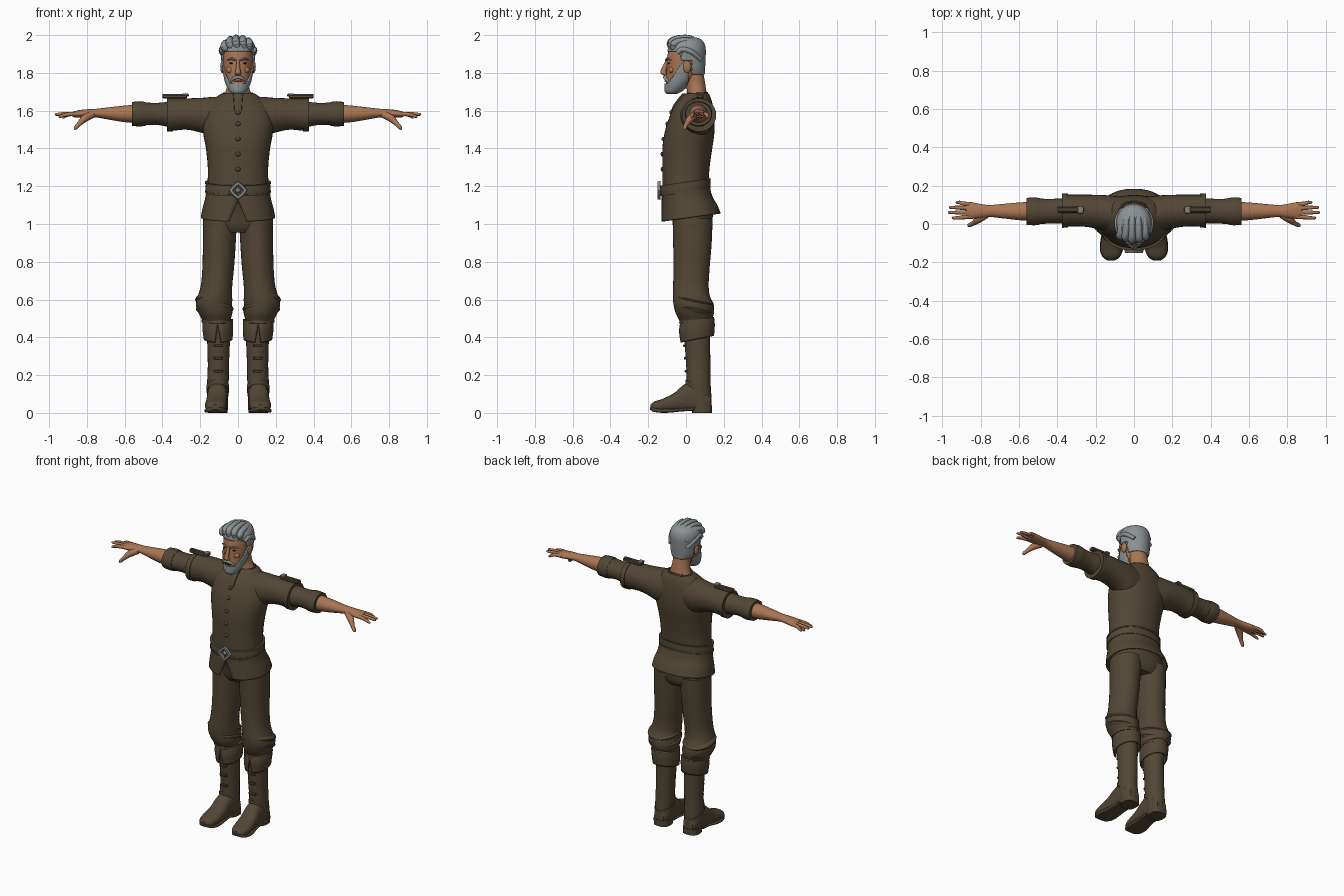
import bpy, bmesh, math
from mathutils import Vector


def material(name, rgb):
    m = bpy.data.materials.new(name)
    m.diffuse_color = (*rgb, 1)
    return m


CLOTH = material("brown cloth", (0.085, 0.063, 0.036))
SKIN = material("tan skin", (0.40, 0.18, 0.088))
HAIR = material("grey hair", (0.26, 0.285, 0.295))
METAL = material("grey metal", (0.22, 0.23, 0.23))
DARK = material("dark brown", (0.03, 0.018, 0.012))


def finish(name, bm, mat, mirror=False, thick=0):
    bmesh.ops.recalc_face_normals(bm, faces=bm.faces)
    me = bpy.data.meshes.new(name)
    bm.to_mesh(me)
    bm.free()
    me.materials.append(mat)
    for p in me.polygons:
        p.use_smooth = True
    me.set_sharp_from_angle(angle=math.radians(42))
    ob = bpy.data.objects.new(name, me)
    bpy.context.collection.objects.link(ob)
    if thick:
        s = ob.modifiers.new("thickness", 'SOLIDIFY')
        s.thickness = thick
    if mirror:
        ob.modifiers.new("mirror", 'MIRROR')
    return ob


def smooth_rows(rows, steps):
    """Spline interpolation between the rows of a loft."""
    out = []
    for i in range(len(rows) - 1):
        a, b, c, d = [rows[min(max(i + k, 0), len(rows) - 1)] for k in (-1, 0, 1, 2)]
        for s in range(steps):
            t = s / steps
            out.append([0.5 * (2 * q + (r - p) * t + (2 * p - 5 * q + 4 * r - w) * t * t
                               + (3 * q - p - 3 * r + w) * t ** 3)
                        for p, q, r, w in zip(a, b, c, d)])
    return out + [list(rows[-1])]


def skin_rings(bm, rings, closed=True, caps=True):
    vs = [[bm.verts.new(p) for p in r] for r in rings]
    n = len(vs[0])
    for a, b in zip(vs, vs[1:]):
        for k in range(n if closed else n - 1):
            j = (k + 1) % n
            bm.faces.new((a[k], a[j], b[j], b[k]))
    if caps and closed:
        bm.faces.new(vs[0])
        bm.faces.new(vs[-1])


def loft(name, axis, rows, mat, n=28, steps=4, p=2.0, tilt=0, mirror=False,
         keep=None, thick=0, slit=None, floor=None, caps=True):
    """Rows are (position, centre a, centre b, radius a, radius b) along an axis."""
    rings = []
    for t, a, b, ra, rb in smooth_rows(rows, steps):
        gap = max(0.003, (slit[0] - t) * slit[1]) if slit else 0
        ring = []
        for k in range(n):
            ang = -math.pi / 2 + gap + (2 * math.pi - 2 * gap) * k / (n - 1 if slit else n)
            c, s = math.cos(ang), math.sin(ang)
            u = a + ra * math.copysign(abs(c) ** (2 / p), c)
            dv = rb * math.copysign(abs(s) ** (2 / p), s)
            v = b + dv
            if axis == 'z':
                q = Vector((u, v, t + tilt * dv))
            elif axis == 'x':
                q = Vector((t, u, v))
            else:
                q = Vector((u, t, v))
            if floor is not None:
                q.z = max(q.z, floor)
            ring.append(q)
        rings.append(ring)
    bm = bmesh.new()
    skin_rings(bm, rings, slit is None, caps and keep is None)
    if keep:
        bad = [f for f in bm.faces if not keep(f.calc_center_median())]
        bmesh.ops.delete(bm, geom=bad, context='FACES')
    return finish(name, bm, mat, mirror, thick)


def tube(name, pts, mat, mirror=False, n=10, steps=4, flat=1.0):
    """Points are (x, y, z, radius)."""
    rows = smooth_rows(pts, steps)
    rings = []
    for i, r in enumerate(rows):
        d = Vector(rows[min(i + 1, len(rows) - 1)][:3]) - Vector(rows[max(i - 1, 0)][:3])
        u = d.cross(Vector((0.05, 0.1, 1))).normalized()
        v = d.cross(u).normalized() * flat
        rings.append([Vector(r[:3]) + r[3] * (u * math.cos(6.28319 * k / n) + v * math.sin(6.28319 * k / n))
                      for k in range(n)])
    bm = bmesh.new()
    skin_rings(bm, rings)
    return finish(name, bm, mat, mirror)


def ball(name, loc, size, mat, mirror=False):
    bm = bmesh.new()
    bmesh.ops.create_uvsphere(bm, u_segments=16, v_segments=10, radius=1)
    bmesh.ops.scale(bm, vec=size, verts=bm.verts)
    bmesh.ops.translate(bm, vec=loc, verts=bm.verts)
    return finish(name, bm, mat, mirror)


def box(name, loc, size, mat, mirror=False):
    bm = bmesh.new()
    bmesh.ops.create_cube(bm, size=1)
    bmesh.ops.scale(bm, vec=size, verts=bm.verts)
    bmesh.ops.bevel(bm, geom=bm.edges[:], offset=min(size) * 0.2, segments=1, affect='EDGES')
    bmesh.ops.translate(bm, vec=loc, verts=bm.verts)
    return finish(name, bm, mat, mirror)


# Tunic: body, flared skirt with a front slit, collar, placket and buttons
loft("tunic_body", 'z', [(1.12, 0, .0, .168, .125), (1.2, 0, -.003, .162, .122), (1.3, 0, 0, .16, .125),
     (1.4, 0, .007, .170, .132), (1.48, 0, .018, .184, .132), (1.55, 0, .028, .185, .122),
     (1.62, 0, .04, .165, .103), (1.665, 0, .052, .125, .08), (1.69, 0, .058, .09, .062)], CLOTH, n=40, p=2.2)
loft("tunic_skirt", 'z', [(1.20, 0, -.003, .165, .125), (1.13, 0, .005, .175, .134),
     (1.08, 0, .018, .189, .148), (1.035, 0, .026, .197, .158)], CLOTH, n=48, p=2.2, tilt=.14,
     slit=(1.14, 2.0), thick=.008)
loft("collar", 'z', [(1.66, 0, .052, .105, .072), (1.68, 0, .055, .09, .064), (1.695, 0, .057, .08, .058)],
     CLOTH, n=32, tilt=.06, caps=False, thick=.006)
loft("placket", 'z', [(1.60, 0, -.072, .02, .008), (1.64, 0, -.05, .022, .01), (1.69, 0, -.01, .026, .01)],
     CLOTH, n=12, p=4)
for z, y in ((1.29, -.125), (1.37, -.126), (1.45, -.12), (1.53, -.1), (1.59, -.079)):
    ball("button", (0, y, z), (.013, .009, .012), CLOTH)

# Belt with a diamond buckle
loft("belt", 'z', [(1.172, 0, -.004, .172, .132), (1.195, 0, -.004, .172, .134), (1.22, 0, -.004, .169, .132)],
     CLOTH, n=44, p=2.2, tilt=.15)
for z in (1.172, 1.218):
    loft("belt_edge", 'z', [(z - .005, 0, -.004, .174, .135), (z + .005, 0, -.004, .174, .135)],
         CLOTH, n=44, steps=1, p=2.2, tilt=.15)
bm = bmesh.new()
rings = [[(s * r * math.sin(a), y, 1.178 + s * r * math.cos(a)) for a, s in
          [(k * math.pi / 4, 1 if k % 2 == 0 else .78) for k in range(8)]]
         for r, y in ((.05, -.136), (.047, -.15), (.03, -.15), (.027, -.136))]
skin_rings(bm, rings, caps=False)
finish("belt_buckle", bm, METAL)
ball("buckle_stud", (0, -.139, 1.178), (.013, .011, .013), METAL)

# Sleeves: wide upper sleeve with trim, rolled lower sleeve
loft("upper_sleeve", 'x', [(.05, .05, 1.565, .09, .11), (.13, .057, 1.565, .092, .108), (.19, .064, 1.575, .088, .093),
     (.27, .07, 1.582, .083, .083), (.34, .07, 1.579, .083, .085), (.365, .07, 1.577, .085, .086)],
     CLOTH, mirror=True)
loft("sleeve_trim", 'x', [(.345, .07, 1.578, .088, .089), (.375, .07, 1.577, .09, .088)], CLOTH, steps=2, mirror=True)
loft("lower_sleeve", 'x', [(.36, .068, 1.58, .067, .068), (.43, .067, 1.583, .064, .058), (.48, .066, 1.583, .066, .06),
     (.54, .066, 1.583, .07, .062)], CLOTH, mirror=True)
loft("sleeve_cuff", 'x', [(.49, .066, 1.583, .068, .063), (.52, .066, 1.583, .073, .067),
     (.56, .066, 1.583, .07, .063)], CLOTH, steps=2, mirror=True)

# Shoulder straps with buckles
box("shoulder_strap", (.335, .075, 1.675), (.13, .034, .02), CLOTH, True)
box("strap_loop", (.33, .075, 1.682), (.14, .02, .012), CLOTH, True)
box("strap_buckle", (.28, .075, 1.687), (.03, .038, .01), METAL, True)

# Forearm and hand
loft("forearm", 'x', [(.53, .066, 1.583, .05, .049), (.60, .066, 1.583, .046, .044), (.68, .067, 1.585, .038, .033),
     (.75, .068, 1.587, .031, .023), (.79, .068, 1.586, .035, .022), (.84, .07, 1.583, .042, .02),
     (.875, .071, 1.58, .042, .014)], SKIN, mirror=True)
for nm, y0, y1, x1, z1 in (("index", .038, .032, .95, 1.568), ("middle", .06, .06, .97, 1.58),
                           ("ring", .082, .086, .965, 1.578), ("little", .102, .112, .93, 1.565)):
    tube(nm + "_finger", [(.84, y0, 1.583, .011), (.885, (y0 * 2 + y1) / 3, 1.582, .0115),
         ((.885 + x1) / 2, y1, (1.582 + z1) / 2 + .002, .0095), (x1 - .006, y1, z1, .007), (x1, y1, z1, .002)], SKIN, True)
tube("thumb", [(.77, .05, 1.58, .02), (.81, .025, 1.56, .02), (.84, .003, 1.53, .0125),
     (.86, -.007, 1.508, .010), (.865, -.01, 1.5, .003)], SKIN, True)

# Trousers: hips and baggy legs gathered under the knee
loft("trouser_hips", 'z', [(.955, 0, .035, .12, .08), (.99, 0, .035, .172, .10), (1.06, 0, .03, .178, .112),
     (1.13, 0, .01, .165, .118)], CLOTH, n=36, p=2.2)
loft("trouser_leg", 'z', [(1.03, .095, .035, .09, .106), (.9, .099, .034, .087, .102), (.78, .104, .03, .084, .096),
     (.68, .113, .026, .083, .094), (.62, .122, .028, .09, .098), (.575, .127, .04, .096, .106),
     (.53, .120, .046, .090, .102), (.495, .115, .05, .076, .088), (.47, .112, .052, .066, .078)],
     CLOTH, n=32, mirror=True)
for z, x, r in ((.60, .128, .094), (.55, .123, .094)):
    loft("knee_fold", 'z', [(z - .022, x, .04, r - .012, r - .004), (z, x, .041, r + .006, r + .012),
         (z + .022, x, .038, r - .014, r - .006)], CLOTH, tilt=-.22, mirror=True)

# Boots: folded cuff, shaft, straps, foot, sole and heel
loft("boot_cuff", 'z', [(.49, .108, .058, .079, .09), (.45, .107, .058, .082, .095), (.39, .105, .059, .076, .09)],
     CLOTH, n=32, tilt=.2, mirror=True, slit=(.49, 2.2), thick=.009)
loft("cuff_rim", 'z', [(.48, .109, .058, .084, .094), (.495, .109, .058, .083, .093)],
     CLOTH, n=32, steps=1, tilt=.06, mirror=True)
loft("boot_shaft", 'z', [(.47, .105, .055, .066, .074), (.37, .103, .06, .060, .068), (.25, .104, .065, .056, .064),
     (.17, .106, .067, .057, .063), (.10, .107, .07, .056, .063), (.02, .107, .08, .052, .055)], CLOTH, mirror=True)
loft("ankle_band", 'z', [(.115, .107, .066, .060, .069), (.14, .107, .065, .060, .069)],
     CLOTH, steps=1, tilt=-.55, mirror=True)
for z in (.22, .29, .355):
    box("boot_strap", (.104, .004 - (z - .22) * .06, z), (.05, .022, .014), CLOTH, True)
loft("boot_foot", 'y', [(.132, .107, .05, .035, .04), (.10, .107, .07, .05, .065), (.04, .108, .08, .054, .085),
     (-.01, .110, .075, .054, .075), (-.06, .113, .055, .056, .052), (-.12, .117, .04, .058, .036),
     (-.165, .119, .033, .048, .028), (-.187, .12, .03, .02, .014)], CLOTH, p=2.3, mirror=True, floor=.014)
loft("boot_sole", 'y', [(.04, .108, .019, .05, .009), (-.02, .110, .017, .051, .009), (-.09, .116, .011, .06, .010),
     (-.14, .118, .012, .059, .011), (-.175, .119, .018, .042, .011), (-.19, .12, .023, .018, .006)],
     CLOTH, p=4, mirror=True, floor=0)
loft("boot_heel", 'z', [(0, .107, .085, .052, .052), (.04, .107, .085, .054, .052)],
     CLOTH, steps=1, p=2.8, mirror=True)

# Neck, head, nose and ears
loft("neck", 'z', [(1.64, 0, .06, .095, .06), (1.69, 0, .058, .07, .052), (1.74, 0, .05, .056, .052),
     (1.80, 0, .03, .056, .062)], SKIN)
head = [(1.695, 0, -.075, .022, .022), (1.71, 0, -.066, .04, .04), (1.74, 0, -.045, .058, .062),
        (1.78, 0, -.022, .069, .082), (1.83, 0, -.009, .077, .093), (1.88, 0, -.004, .080, .096),
        (1.93, 0, .002, .077, .09), (1.965, 0, .004, .055, .065), (1.98, 0, .004, .025, .03)]
loft("head", 'z', head, SKIN, n=36)
loft("nose", 'z', [(1.872, 0, -.096, .008, .008), (1.84, 0, -.108, .010, .014), (1.81, 0, -.119, .014, .016),
     (1.797, 0, -.118, .018, .016), (1.786, 0, -.108, .012, .01)], SKIN, n=14)
ball("ear", (.083, .006, 1.832), (.011, .021, .033), SKIN, True)
ball("cheek", (.04, -.076, 1.815), (.022, .016, .018), SKIN, True)

# Eyes, brows and mouth
ball("eye", (.032, -.0895, 1.851), (.014, .007, .005), DARK, True)
tube("eyebrow", [(.013, -.106, 1.866, .005), (.034, -.099, 1.875, .0065), (.058, -.079, 1.868, .003)],
     HAIR, True, n=8)
ball("mouth", (0, -.108, 1.757), (.021, .006, .004), DARK)

# Beard with sideburns and moustache
loft("beard", 'z', [(z - .006 * (z < 1.72), x, y, rx + .007, ry + .007) for z, x, y, rx, ry in head[:7]], HAIR,
     n=72, steps=8, thick=.01,
     keep=lambda c: c.y < .012 - (c.z < 1.76) * (1.76 - c.z) * .3 and c.z < 1.745 + max(0, c.y + .095) * 1.4 and c.z < 1.88)
tube("moustache", [(0, -.113, 1.778, .008), (.016, -.111, 1.774, .009), (.034, -.1, 1.762, .007),
     (.043, -.09, 1.742, .004)], HAIR, True)
ball("chin_tuft", (0, -.093, 1.712), (.028, .022, .025), HAIR)

# Hair cap and swept locks
loft("hair_cap", 'z', [(1.78, 0, .03, .062, .068), (1.82, 0, .018, .081, .083), (1.88, 0, .006, .09, .098),
     (1.93, 0, .004, .093, .1), (1.965, 0, .006, .079, .086), (1.984, 0, .008, .052, .058), (1.992, 0, .008, .012, .013)],
     HAIR, n=72, steps=8, thick=.012,
     keep=lambda c: c.z > 1.912 or (c.y > .032 and c.z > 1.79) or (c.y > -.025 and c.z > 1.868))
for i, (x, z) in enumerate(((-.07, 1.955), (-.042, 1.975), (-.01, 1.982), (.025, 1.981), (.058, 1.967))):
    tube("hair_lock_%d" % (i + 1), [(x * .9 + .012, -.082 + abs(x) * .3, 1.925, .012), (x * 1.05, -.085 + abs(x) * .3, z - .022, .020),
         (x, -.04, z, .018), (x * .9, .03, z - .002, .017), (x * .8, .08, z - .045, .010)], HAIR, n=10)
tube("side_hair", [(.082, -.045, 1.905, .012), (.086, -.02, 1.925, .014), (.086, .03, 1.91, .014),
     (.06, .078, 1.87, .012)], HAIR, True)
